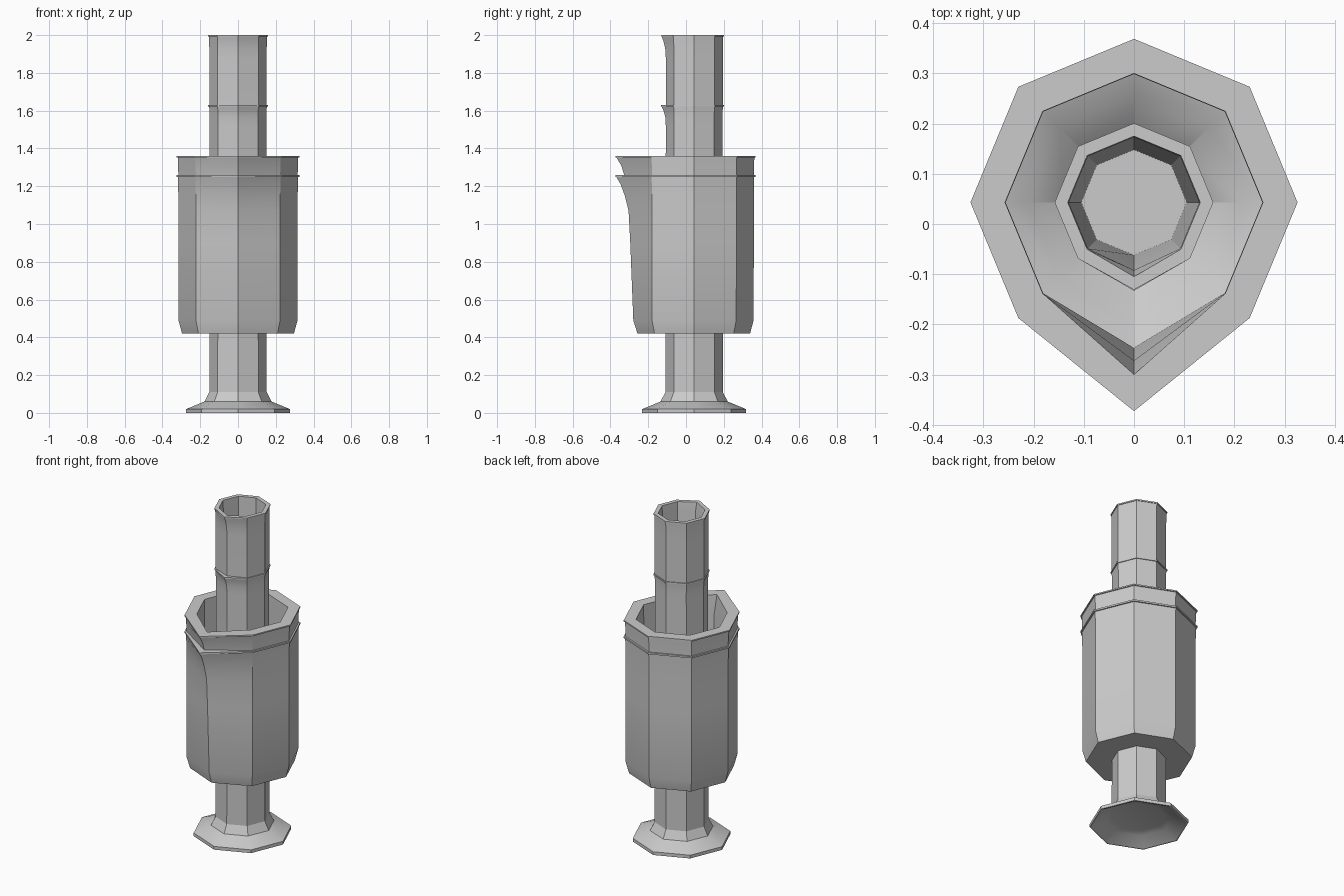
import bpy, bmesh, math

CY = 0.043  # shared axis of the vessels
SIDES = 8


def loft(name, profile, cap):
    """Octagonal loft; profile rows are (z, radius, front radius of the spout corner)."""
    bm = bmesh.new()
    rings = []
    for z, r, f in profile:
        ring = []
        for i in range(SIDES):
            a = math.tau * i / SIDES
            d = f if i == 6 else r
            ring.append(bm.verts.new((d * math.cos(a), CY + d * math.sin(a), z)))
        rings.append(ring)
    for lo, hi in zip(rings, rings[1:]):
        for i in range(SIDES):
            j = (i + 1) % SIDES
            bm.faces.new((lo[i], lo[j], hi[j], hi[i]))
    if cap:
        bm.faces.new(rings[0][::-1])
        bm.faces.new(rings[-1])
    bmesh.ops.recalc_face_normals(bm, faces=bm.faces)
    me = bpy.data.meshes.new(name)
    bm.to_mesh(me)
    bm.free()
    ob = bpy.data.objects.new(name, me)
    bpy.context.collection.objects.link(ob)
    bpy.ops.object.select_all(action='DESELECT')
    ob.select_set(True)
    bpy.context.view_layer.objects.active = ob
    bpy.ops.object.shade_smooth_by_angle(angle=math.radians(25))
    return ob


def even(rows):
    return [(z, r, r) for z, r in rows]


# Pedestal foot, hollow underneath, continuing into the tall tube with two spouted lips
tube = even([(0.05, 0.15), (0.04, 0.19), (0.0, 0.265), (0.0, 0.275), (0.02, 0.275),
             (0.06, 0.178), (0.11, 0.152), (1.52, 0.150)])
tube += [(1.57, 0.150, 0.153), (1.60, 0.151, 0.162), (1.622, 0.153, 0.173),
         (1.622, 0.158, 0.176), (1.63, 0.158, 0.176), (1.63, 0.152, 0.150),
         (1.88, 0.152, 0.150), (1.93, 0.152, 0.153), (1.97, 0.153, 0.163),
         (1.992, 0.154, 0.172), (1.992, 0.158, 0.174), (2.0, 0.158, 0.174),
         (2.0, 0.132, 0.148), (1.95, 0.130, 0.135), (0.16, 0.105, 0.105)]
loft("tube_and_foot", tube, True)

# Wide outer vessel around the tube, with a pouring spout and a grooved rim
body = [(0.42, 0.14, 0.14), (0.42, 0.296, 0.300), (0.49, 0.315, 0.322),
        (0.90, 0.316, 0.338), (1.07, 0.316, 0.347), (1.15, 0.316, 0.367),
        (1.21, 0.317, 0.389), (1.25, 0.318, 0.412), (1.25, 0.326, 0.416),
        (1.26, 0.326, 0.416), (1.26, 0.316, 0.370), (1.31, 0.317, 0.386),
        (1.352, 0.319, 0.411), (1.352, 0.326, 0.416), (1.36, 0.326, 0.416),
        (1.36, 0.257, 0.343), (1.25, 0.256, 0.315), (0.52, 0.256, 0.290),
        (0.50, 0.212, 0.248), (0.44, 0.14, 0.14)]
loft("outer_vessel", body, False)
